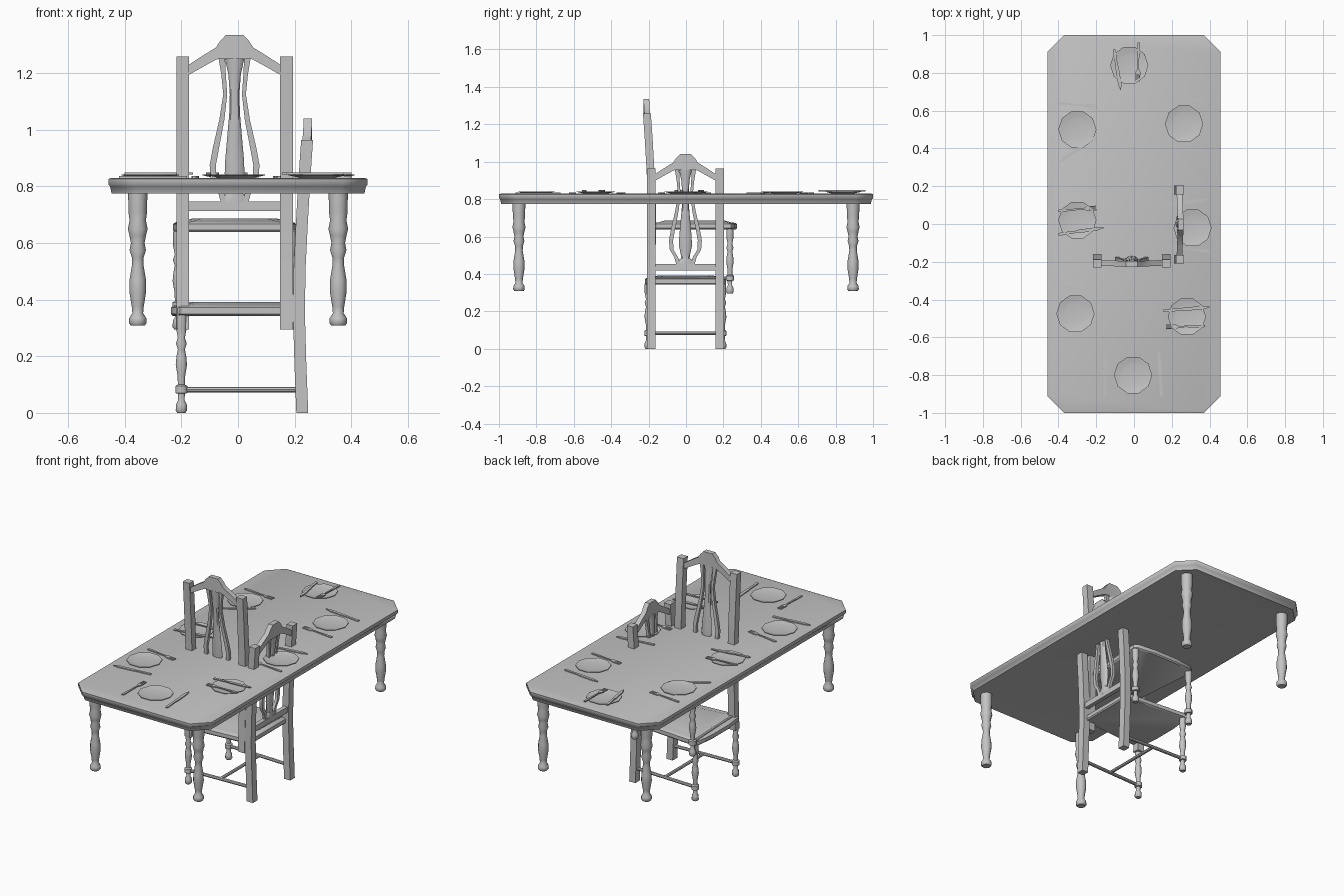
import bpy, bmesh, math
from mathutils import Vector as V, Matrix

grey = bpy.data.materials.new("plain grey")
grey.diffuse_color = (0.55, 0.55, 0.55, 1)


def skin(name, rings, place=None, angle=40):
    """Closed skin through rings of points."""
    bm = bmesh.new()
    vs = [[bm.verts.new(p) for p in r] for r in rings]
    n = len(vs[0])
    for a, b in zip(vs, vs[1:]):
        for i in range(n):
            j = (i + 1) % n
            bm.faces.new((a[i], a[j], b[j], b[i]))
    bm.faces.new(vs[0][::-1])
    bm.faces.new(vs[-1])
    if place:
        bm.transform(place)
    bmesh.ops.recalc_face_normals(bm, faces=bm.faces)
    me = bpy.data.meshes.new(name)
    bm.to_mesh(me)
    bm.free()
    ob = bpy.data.objects.new(name, me)
    bpy.context.collection.objects.link(ob)
    me.materials.append(grey)
    bpy.ops.object.select_all(action='DESELECT')
    ob.select_set(True)
    bpy.context.view_layer.objects.active = ob
    bpy.ops.object.shade_smooth_by_angle(angle=math.radians(angle))
    return ob


def loft(name, secs, n=4, place=None):
    """Sections are (centre, half axis, half axis); four sides make a box."""
    k, off = (math.sqrt(2), math.pi / 4) if n == 4 else (1, 0)
    rings = []
    for c, a, b in secs:
        ts = [off + 2 * math.pi * i / n for i in range(n)]
        rings.append([V(c) + V(a) * (k * math.cos(t)) + V(b) * (k * math.sin(t)) for t in ts])
    return skin(name, rings, place)


def turned(name, x, y, prof, n=10, place=None):
    return loft(name, [((x, y, z), (r, 0, 0), (0, r, 0)) for z, r in prof], n, place)


# Table top with cut corners and a moulded edge
def octagon(inset, z):
    x, y, c = 0.458 - inset, 1 - inset, 0.088
    return [(x, -y + c, z), (x, y - c, z), (x - c, y, z), (-x + c, y, z),
            (-x, y - c, z), (-x, -y + c, z), (-x + c, -y, z), (x - c, -y, z)]


skin("table_top", [octagon(i, z) for i, z in
     [(0.05, 0.778), (0.012, 0.774), (0.006, 0.80), (0.0, 0.806), (0.0, 0.826), (0.012, 0.83)]], angle=60)

# Turned table legs
LEG = [(0.308, 0.024), (0.317, 0.031), (0.335, 0.030), (0.352, 0.019), (0.375, 0.021),
       (0.43, 0.030), (0.47, 0.029), (0.525, 0.020), (0.55, 0.021), (0.575, 0.029), (0.60, 0.024),
       (0.625, 0.029), (0.65, 0.035), (0.68, 0.029), (0.71, 0.033), (0.785, 0.034)]
for sx in (-1, 1):
    for sy in (-1, 1):
        turned("table_leg", 0.354 * sx, 0.893 * sy, LEG, 12)

# Chair: local x is width, y runs from back to front
POST = [(0, 0.038), (0.18, 0.045), (0.36, 0.050), (0.52, 0.047), (0.66, 0.040), (0.82, 0.031), (0.963, 0.021)]
CLEG = [(0, 0.015), (0.008, 0.021), (0.03, 0.020), (0.045, 0.012), (0.068, 0.013), (0.07, 0.022),
        (0.095, 0.022), (0.10, 0.013), (0.13, 0.014), (0.17, 0.021), (0.20, 0.018), (0.225, 0.013),
        (0.245, 0.020), (0.265, 0.013), (0.30, 0.020), (0.345, 0.020)]


def lean(z):
    """Depth of the curved back at a height."""
    for (z0, d0), (z1, d1) in zip(POST, POST[1:]):
        if z <= z1:
            return d0 + (d1 - d0) * (z - z0) / (z1 - z0)
    return POST[-1][1] - 0.08 * (z - POST[-1][0])


def back_part(name, secs, thick, n, place):
    loft(name, [((u, lean(z), z), (h, 0, 0), (0, thick, 0)) for z, u, h in secs], n, place)


def seat_ring(inset, z):
    f, b, i = 0.217, 0.185, inset
    return [(-b + i, 0.05 + i, z), (b - i, 0.05 + i, z), (f - i, 0.47 - i, z), (f - i - 0.02, 0.488 - i, z),
            (0.08, 0.502 - i, z), (-0.08, 0.502 - i, z), (-f + i + 0.02, 0.488 - i, z), (-f + i, 0.47 - i, z)]


def chair(place):
    for s in (-1, 1):
        back_part("chair_back_post", [(z, s * 0.183, 0.0225) for z, _ in POST], 0.021, 4, place)
        turned("chair_front_leg", s * 0.198, 0.465, CLEG, 10, place)
        loft("side_stretcher", [((s * u, d, 0.082), (0.010, 0, 0), (0, 0, 0.010))
                                for u, d in ((0.183, 0.045), (0.198, 0.465))], 8, place)
        # Outer curved slat of the back
        back_part("back_slat", [(z, s * u, h) for z, u, h in
                  [(0.45, 0.038, 0.011), (0.49, 0.05, 0.010), (0.53, 0.074, 0.010), (0.58, 0.077, 0.011),
                   (0.64, 0.066, 0.011), (0.74, 0.045, 0.009), (0.83, 0.033, 0.007), (0.90, 0.039, 0.008),
                   (0.965, 0.046, 0.012)]], 0.009, 4, place)
    loft("cross_stretcher", [((u, 0.25, 0.082), (0, 0.010, 0), (0, 0, 0.009)) for u in (-0.19, 0.19)], 8, place)
    # Vase-shaped centre splat
    back_part("back_splat", [(z, 0, h) for z, h in
              [(0.44, 0.045), (0.47, 0.042), (0.485, 0.022), (0.51, 0.026), (0.55, 0.035), (0.60, 0.033),
               (0.68, 0.026), (0.76, 0.019), (0.83, 0.017), (0.90, 0.022), (0.965, 0.036)]], 0.014, 8, place)
    loft("lower_back_rail", [((u, lean(0.435), 0.435), (0, 0.013, 0), (0, 0, 0.017)) for u in (-0.17, 0.17)], 4, place)
    # Crest rail
    crest = [(0.168, 0.93, 0.895), (0.115, 0.965, 0.925), (0.066, 0.995, 0.952),
             (0.052, 1.017, 0.957), (0.03, 1.04, 0.955)]
    crest = [(-u, t, b) for u, t, b in crest] + crest[::-1]
    loft("crest_rail", [((u, lean((t + b) / 2), (t + b) / 2), (0, 0.015, 0), (0, 0, (t - b) / 2))
                        for u, t, b in crest], 4, place)
    skin("chair_seat", [seat_ring(i, z) for i, z in
         [(0.006, 0.343), (0.0, 0.35), (0.0, 0.372), (0.008, 0.378), (0.03, 0.38), (0.07, 0.392)]], place)


chair(Matrix(((0, -1, 0, 0.265), (1, 0, 0, -0.003), (0, 0, 1, 0), (0, 0, 0, 1))))
chair(Matrix.Translation((-0.012, -0.23, 0.295)))


# Place settings
def plate(x, y):
    turned("plate", x, y, [(0.828, 0.055), (0.832, 0.07), (0.839, 0.101), (0.842, 0.101),
                           (0.837, 0.074), (0.835, 0.06)], 10)


def cutlery(kind, x0, y0, x1, y1, z):
    a, b = V((x0, y0, z)), V((x1, y1, z))
    d = b - a
    L = d.length
    side = V((-d.y, d.x, 0)) / L
    up = V((0, 0, 0.003))
    if kind == "knife":
        prof = [(0, 0.005), (0.04, 0.008), (0.4, 0.006), (0.44, 0.009), (0.85, 0.009), (1, 0.002)]
    else:
        prof = [(0, 0.006), (0.1, 0.007), (0.5, 0.004), (0.68, 0.004), (0.74, 0.012), (0.82, 0.013)]
        for k in (-1, 0, 1):
            loft("fork_tine", [(a + d * t + side * 0.0095 * k, side * 0.0028, up) for t, in ((0.81,), (1,))])
    loft(kind, [(a + d * t, side * w, up) for t, w in prof])


LOW, HIGH = 0.833, 0.845
for p in [(-0.025, 0.84), (-0.30, 0.50), (0.265, 0.53), (-0.30, 0.02),
          (0.31, -0.02), (-0.31, -0.475), (0.28, -0.49), (-0.005, -0.80)]:
    plate(*p)
for k in [(-0.106, 0.925, -0.07, 0.71, HIGH), (-0.20, 0.46, -0.40, 0.325, LOW), (0.37, 0.655, 0.13, 0.68, LOW),
          (-0.40, -0.055, -0.16, -0.02, HIGH), (0.15, 0.095, 0.385, 0.13, LOW), (-0.18, -0.595, -0.42, -0.62, LOW),
          (0.155, -0.46, 0.40, -0.44, HIGH), (0.145, -0.91, 0.13, -0.67, LOW)]:
    cutlery("knife", *k)
for f in [(0.025, 0.96, 0.02, 0.755, HIGH), (-0.40, 0.64, -0.195, 0.62, LOW), (0.37, 0.39, 0.165, 0.41, LOW),
          (-0.40, 0.07, -0.20, 0.085, HIGH), (0.40, -0.145, 0.19, -0.125, LOW), (-0.385, -0.33, -0.185, -0.36, LOW),
          (0.375, -0.54, 0.17, -0.545, HIGH), (-0.155, -0.91, -0.15, -0.70, LOW)]:
    cutlery("fork", *f)
